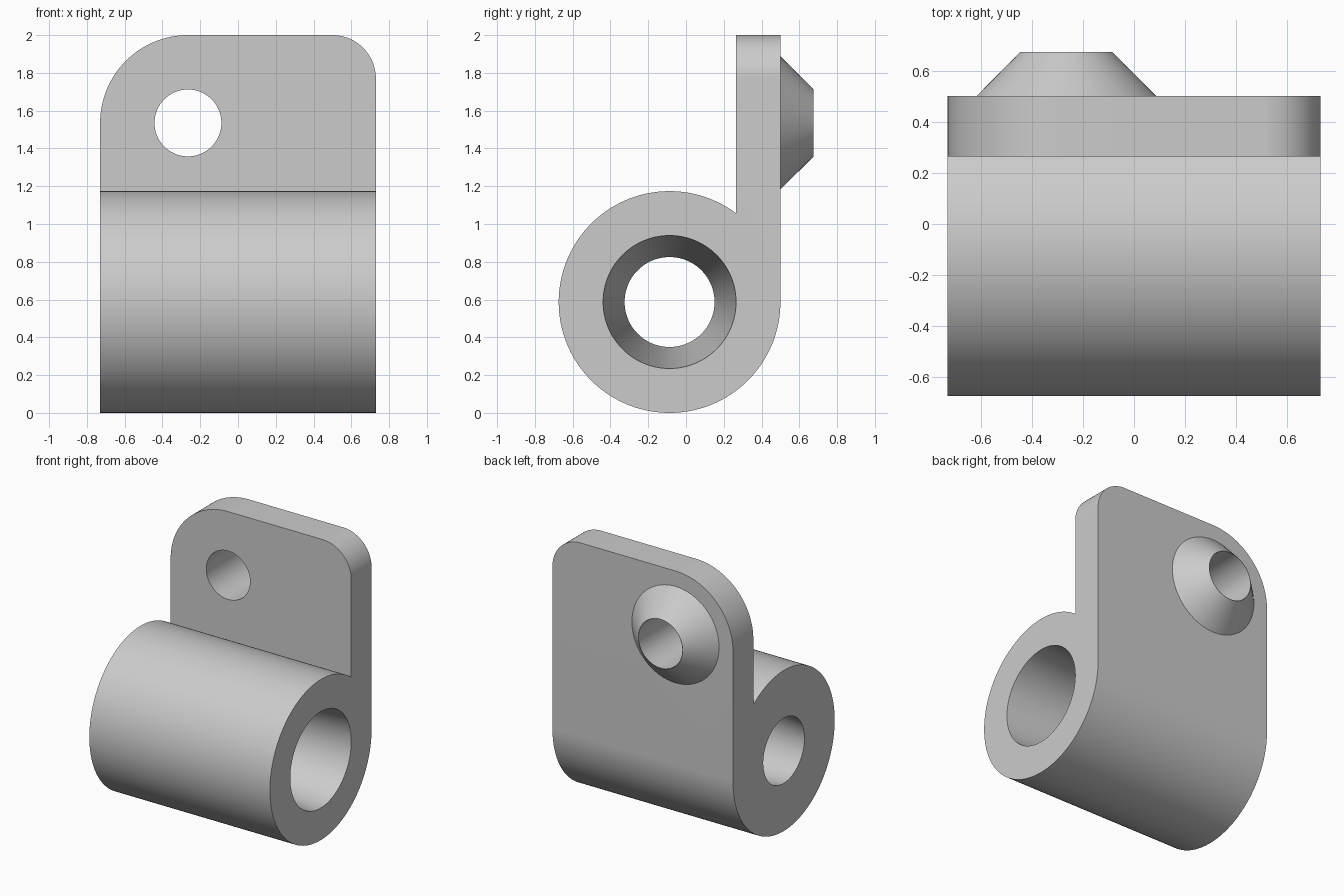
import bpy, bmesh
from math import cos, sin, radians, pi
from mathutils import Matrix, Vector

cube = bpy.data.objects.get("Cube")
if cube:
    bpy.data.objects.remove(cube, do_unlink=True)

HALF_WIDTH = 0.73
BARREL_R, BARREL_Y = 0.587, -0.087
PLATE_FRONT, PLATE_BACK, TIP = 0.265, 0.5, 0.674
HOLE_X, HOLE_Z, HOLE_R = -0.265, 1.535, 0.177

grey = bpy.data.materials.new("light grey")
grey.use_nodes = True
colour = (0.6, 0.6, 0.6, 1)
grey.diffuse_color = colour
grey.node_tree.nodes["Principled BSDF"].inputs["Base Color"].default_value = colour


def add_object(name, bm):
    bmesh.ops.recalc_face_normals(bm, faces=bm.faces[:])
    mesh = bpy.data.meshes.new(name)
    bm.to_mesh(mesh)
    bm.free()
    mesh.materials.append(grey)
    obj = bpy.data.objects.new(name, mesh)
    bpy.context.collection.objects.link(obj)
    return obj


def arc(u, v, r, start, end, steps):
    angles = [radians(start + (end - start) * i / steps) for i in range(steps + 1)]
    return [(u + r * cos(a), v + r * sin(a)) for a in angles]


def prism(name, points, direction):
    """Extrude a closed outline of 3D points along a direction."""
    bm = bmesh.new()
    face = bm.faces.new([bm.verts.new(p) for p in points])
    grown = bmesh.ops.extrude_face_region(bm, geom=[face])["geom"]
    verts = [g for g in grown if isinstance(g, bmesh.types.BMVert)]
    bmesh.ops.translate(bm, verts=verts, vec=direction)
    return add_object(name, bm)


def cone(name, start, end, r_start, r_end):
    """Solid cone or cylinder between two points."""
    start, end = Vector(start), Vector(end)
    axis = end - start
    turn = axis.to_track_quat('Z', 'Y').to_matrix().to_4x4()
    bm = bmesh.new()
    bmesh.ops.create_cone(bm, cap_ends=True, segments=128, radius1=r_start,
                          radius2=r_end, depth=axis.length,
                          matrix=Matrix.Translation((start + end) / 2) @ turn)
    return add_object(name, bm)


def combine(target, tool, operation):
    tool.hide_render = True
    mod = target.modifiers.new(operation.lower(), 'BOOLEAN')
    mod.operation, mod.solver, mod.object = operation, 'EXACT', tool
    bpy.context.view_layer.objects.active = target
    bpy.ops.object.modifier_apply(modifier=mod.name)
    bpy.data.objects.remove(tool, do_unlink=True)


# Barrel and upright plate as one side profile
side = arc(BARREL_Y, BARREL_R, BARREL_R, 53.15, 360, 120)
side += [(PLATE_BACK, 2.2), (PLATE_FRONT, 2.2)]
bracket = prism("hinge_bracket", [(-1, y, z) for y, z in side], (2, 0, 0))

# Trim to width, with one large and one small rounded top corner
big, small = HALF_WIDTH + HOLE_X, 0.23
front = [(-HALF_WIDTH, -0.2), (HALF_WIDTH, -0.2)]
front += arc(HALF_WIDTH - small, 2 - small, small, 0, 90, 24)
front += arc(HOLE_X, 2 - big, big, 90, 180, 32)
outline = prism("outline_cutter", [(x, -1, z) for x, z in front], (0, 2, 0))
combine(bracket, outline, 'INTERSECT')

# Conical boss on the back, sunk slightly into the plate
sink = 0.05
boss = cone("boss", (HOLE_X, PLATE_BACK - sink, HOLE_Z), (HOLE_X, TIP, HOLE_Z),
            0.352 + sink, HOLE_R + 0.002)
combine(bracket, boss, 'UNION')

# Screw hole through plate and boss
hole = cone("hole_cutter", (HOLE_X, 0, HOLE_Z), (HOLE_X, 1, HOLE_Z), HOLE_R, HOLE_R)
combine(bracket, hole, 'DIFFERENCE')

# Tapered bore through the barrel, wider at the left end
extra = 0.1
slope = (0.352 - 0.238) / (2 * HALF_WIDTH) * extra
end = HALF_WIDTH + extra
bore = cone("bore_cutter", (-end, BARREL_Y, BARREL_R), (end, BARREL_Y, BARREL_R),
            0.238 - slope, 0.352 + slope)
combine(bracket, bore, 'DIFFERENCE')

# Smooth curves with crisp edges
bpy.ops.object.select_all(action='DESELECT')
bracket.select_set(True)
bpy.context.view_layer.objects.active = bracket
bpy.ops.object.shade_smooth_by_angle(angle=radians(25))
